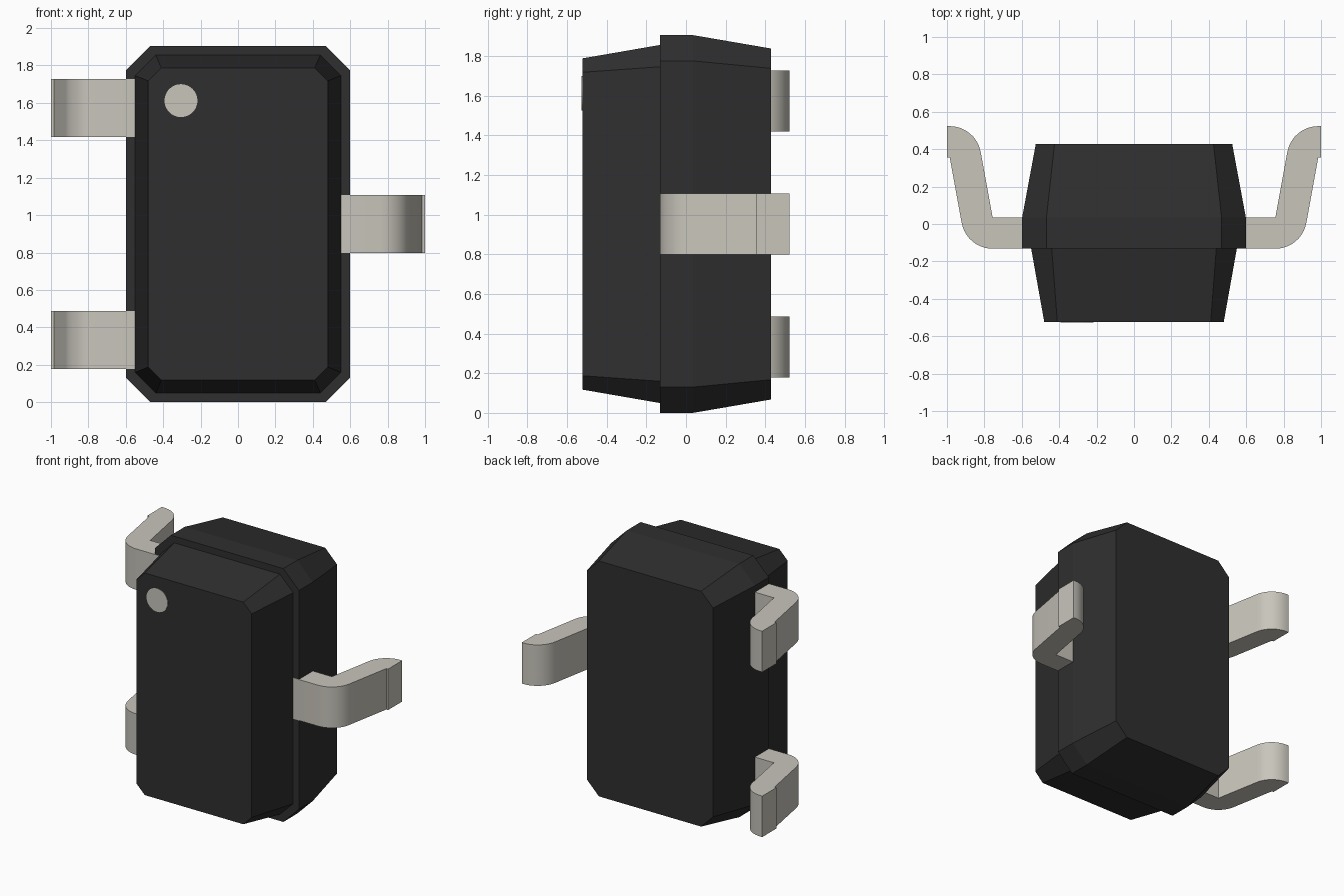
import bpy, bmesh, math

if "Cube" in bpy.data.objects:
    bpy.data.objects.remove(bpy.data.objects["Cube"])

MID_Z = 0.9525  # height of the body centre


def material(name, rgb):
    m = bpy.data.materials.new(name)
    m.diffuse_color = (*rgb, 1.0)
    m.use_nodes = True
    m.node_tree.nodes["Principled BSDF"].inputs["Base Color"].default_value = m.diffuse_color
    return m


black = material("black plastic", (0.028, 0.028, 0.028))
metal = material("pale metal", (0.578, 0.558, 0.497))


def loft(name, rings, mat):
    """Skin a list of equally long point rings and cap both ends."""
    bm = bmesh.new()
    loops = [[bm.verts.new(p) for p in ring] for ring in rings]
    n = len(loops[0])
    for a, b in zip(loops, loops[1:]):
        for i in range(n):
            j = (i + 1) % n
            bm.faces.new((a[i], a[j], b[j], b[i]))
    bm.faces.new(loops[0])
    bm.faces.new(loops[-1])
    bmesh.ops.recalc_face_normals(bm, faces=bm.faces)
    mesh = bpy.data.meshes.new(name)
    bm.to_mesh(mesh)
    bm.free()
    ob = bpy.data.objects.new(name, mesh)
    bpy.context.collection.objects.link(ob)
    mesh.materials.append(mat)
    return ob


def octagon(y, hx, hz, c):
    """Rectangle with chamfered corners, facing the front."""
    pts = [(hx, hz - c), (hx - c, hz), (c - hx, hz), (-hx, hz - c),
           (-hx, c - hz), (c - hx, -hz), (hx - c, -hz), (hx, c - hz)]
    return [(x, y, MID_Z + z) for x, z in pts]


# Body: stepped front half and wider rear half
loft("body_front", [octagon(-0.523, 0.48, 0.835, 0.07),
                    octagon(-0.13, 0.55, 0.903, 0.11)], black)
loft("body_rear", [octagon(-0.13, 0.598, 0.9525, 0.13),
                   octagon(0.035, 0.598, 0.9525, 0.13),
                   octagon(0.428, 0.525, 0.885, 0.10)], black)

# Round marker, a thin plate on the front face
loft("pin_marker", [[(-0.305 + 0.088 * math.cos(t), y, 1.612 + 0.088 * math.sin(t))
                     for t in (math.tau * i / 48 for i in range(48))]
                    for y in (-0.526, -0.520)], metal)


def arc(cx, cy, r, a0, a1, n=10):
    return [(cx + r * math.cos(math.radians(a0 + (a1 - a0) * i / n)),
             cy + r * math.sin(math.radians(a0 + (a1 - a0) * i / n)))
            for i in range(n + 1)]


# Lead profile seen from the top: flat root, bend, leaning shank, bent foot
T = 0.168
profile = ([(0.45, -0.132)] + arc(0.756, 0.036, T, -90, -10)
           + [(0.985, 0.355), (1.0, 0.355), (1.0, 0.523)]
           + arc(0.985, 0.355, T, 90, 170)
           + [(0.756, 0.036), (0.45, 0.036)])


def lead(name, side, z):
    ob = loft(name, [[(side * x, y, z + dz) for x, y in profile]
                     for dz in (-0.154, 0.154)], metal)
    bpy.ops.object.select_all(action='DESELECT')
    ob.select_set(True)
    bpy.context.view_layer.objects.active = ob
    bpy.ops.object.shade_smooth_by_angle(angle=math.radians(30))


lead("lead_right", 1, MID_Z)
lead("lead_left_lower", -1, MID_Z - 0.62)
lead("lead_left_upper", -1, MID_Z + 0.62)
